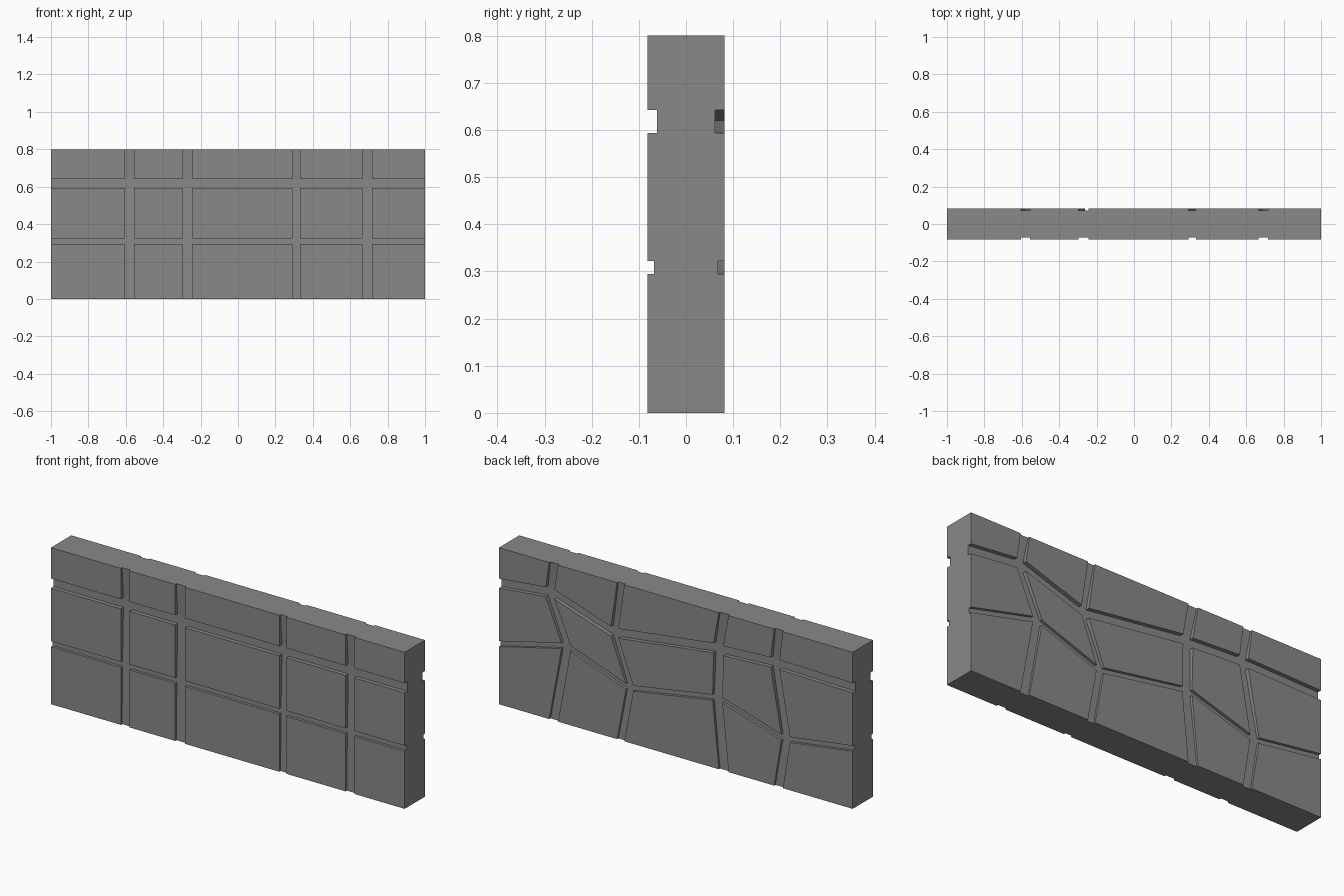
import bpy, bmesh

if "Cube" in bpy.data.objects:
    bpy.data.objects.remove(bpy.data.objects["Cube"])

HALF_Y = 0.082
# Tile edge positions: tiles lie between even/odd pairs, grooves in the gaps
XS = [-1, -0.605, -0.556, -0.298, -0.243, 0.291, 0.332, 0.666, 0.716, 1]
ZS = [0, 0.294, 0.322, 0.593, 0.642, 0.8]
DEPTH = [0.010, 0.014, 0.014, 0.021, 0.021, 0.010]   # groove depth per row
# Shift of each groove crossing on the back (lower row, upper row)
SHIFT = [[(-0.04, -0.05), (0.035, 0.05), (-0.05, -0.025), (-0.07, 0.085)],
         [(0.02, 0.008), (0.03, -0.006), (0.035, -0.076), (0.02, 0.027)]]
NI, NJ = len(XS), len(ZS)

bm = bmesh.new()
cache = {}


def vert(side, i, j, level):
    """Grid vertex on a side (-1 front, 1 back); level 0 = surface, 1 = groove floor."""
    key = (side, i, j, level)
    if key not in cache:
        x, z = XS[i], ZS[j]
        if side > 0 and 0 < i < NI - 1 and 0 < j < NJ - 1:
            dx, dz = SHIFT[(j - 1) // 2][(i - 1) // 2]
            x, z = x + dx, z + dz
        cache[key] = bm.verts.new((x, side * (HALF_Y - level * DEPTH[j]), z))
    return cache[key]


# Tiles, groove floors and groove walls
for side in (-1, 1):
    for i in range(NI - 1):
        for j in range(NJ - 1):
            c = [(i, j), (i + 1, j), (i + 1, j + 1), (i, j + 1)]
            tile = i % 2 == 0 and j % 2 == 0
            bm.faces.new([vert(side, a, b, 0 if tile else 1) for a, b in c])
            if not tile:
                continue
            for (a, b), (d, e) in zip(c, c[1:] + c[:1]):
                if (a == d and a in (0, NI - 1)) or (b == e and b in (0, NJ - 1)):
                    continue
                bm.faces.new([vert(side, a, b, 0), vert(side, d, e, 0),
                              vert(side, d, e, 1), vert(side, a, b, 1)])


def rim(side, line):
    """Notched outline of one side along a slab border."""
    pts = []
    for k, (i, j) in enumerate(line):
        if k in (0, len(line) - 1):
            levels = (0,)
        else:
            levels = (0, 1) if k % 2 else (1, 0)
        pts += [vert(side, i, j, l) for l in levels]
    return pts


# Ends, top and bottom of the slab
borders = [[(i, j) for i in range(NI)] for j in (0, NJ - 1)]
borders += [[(i, j) for j in range(NJ)] for i in (0, NI - 1)]
for line in borders:
    bm.faces.new(rim(-1, line) + rim(1, line)[::-1])

bmesh.ops.recalc_face_normals(bm, faces=bm.faces)
mesh = bpy.data.meshes.new("stone_wall")
bm.to_mesh(mesh)
bm.free()

# Dark grey stone
stone = bpy.data.materials.new("dark_stone")
stone.diffuse_color = (0.25, 0.25, 0.25, 1)
stone.use_nodes = True
stone.node_tree.nodes["Principled BSDF"].inputs["Base Color"].default_value = stone.diffuse_color
mesh.materials.append(stone)
bpy.context.collection.objects.link(bpy.data.objects.new("stone_wall", mesh))
